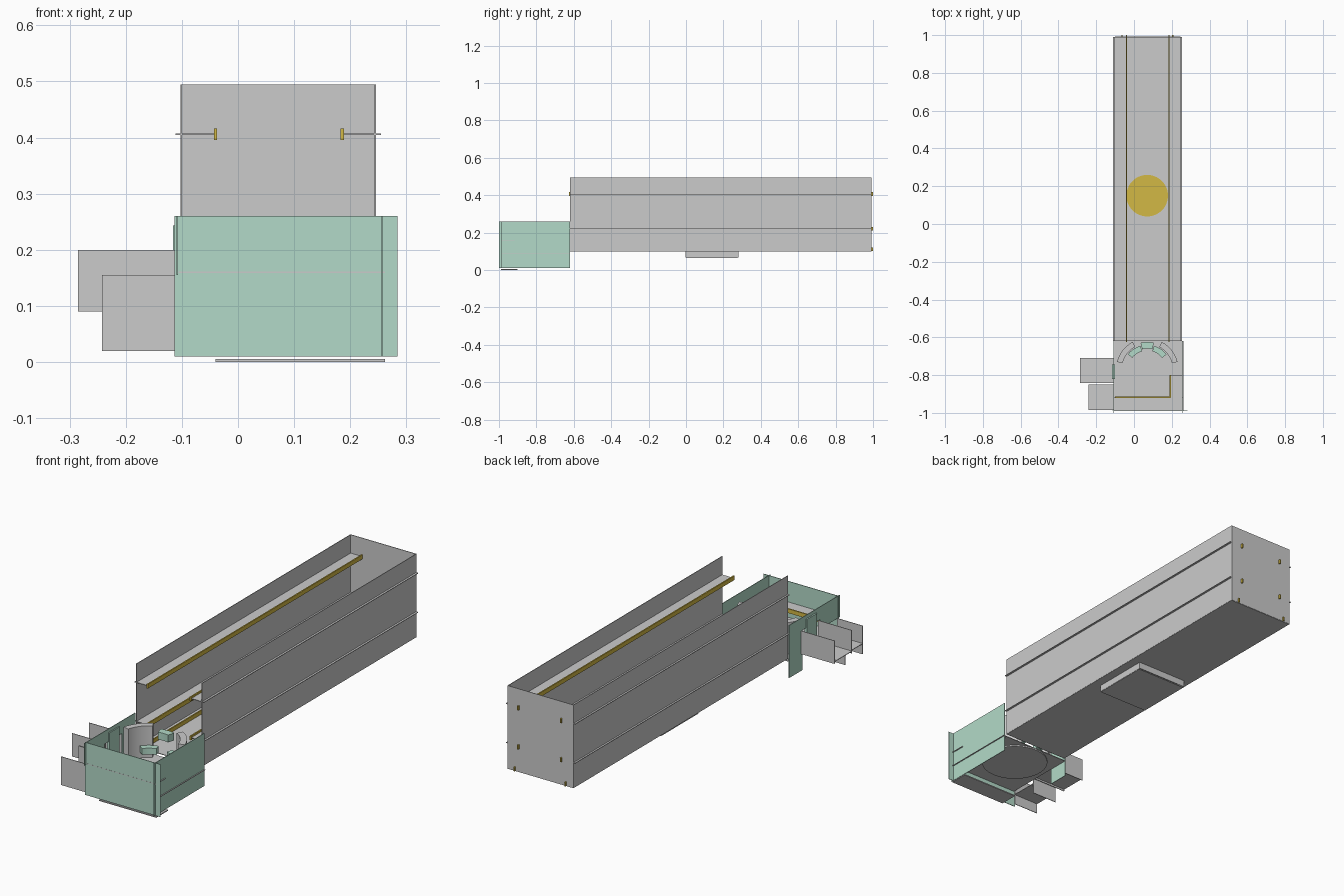
import bpy, bmesh, math
from mathutils import Vector

if "Cube" in bpy.data.objects:
    bpy.data.objects.remove(bpy.data.objects["Cube"])


def material(name, rgb):
    m = bpy.data.materials.new(name)
    m.diffuse_color = (*rgb, 1)
    m.use_nodes = True
    m.node_tree.nodes["Principled BSDF"].inputs["Base Color"].default_value = m.diffuse_color
    return m


GREEN = material("green", (0.45, 0.70, 0.58))
GOLD = material("gold", (0.65, 0.48, 0.06))
T = 0.003  # sheet thickness


def finish(bm, name, mat):
    bmesh.ops.recalc_face_normals(bm, faces=bm.faces)
    me = bpy.data.meshes.new(name)
    bm.to_mesh(me)
    bm.free()
    ob = bpy.data.objects.new(name, me)
    bpy.context.collection.objects.link(ob)
    if mat:
        me.materials.append(mat)
    return ob


def box(name, x, y, z, mat=None):
    """Box from (min, max) pairs; a single number makes a thin sheet."""
    r = [a if isinstance(a, tuple) else (a - T / 2, a + T / 2) for a in (x, y, z)]
    bm = bmesh.new()
    bmesh.ops.create_cube(bm, size=1)
    for v in bm.verts:
        v.co = Vector([(lo + hi) / 2 + c * (hi - lo) for (lo, hi), c in zip(r, v.co)])
    return finish(bm, name, mat)


def disc(name, x, y, z, radius, depth, mat=None):
    bm = bmesh.new()
    bmesh.ops.create_cone(bm, cap_ends=True, segments=48, radius1=radius, radius2=radius, depth=depth)
    bmesh.ops.translate(bm, verts=bm.verts, vec=(x, y, z))
    return finish(bm, name, mat)


def arc(name, cx, cy, r0, r1, a0, a1, z0, z1, mat=None, steps=8):
    """Curved block between two radii and two angles in degrees."""
    bm = bmesh.new()
    rings = []
    for i in range(steps + 1):
        a = math.radians(a0 + (a1 - a0) * i / steps)
        rings.append([bm.verts.new((cx + r * math.cos(a), cy + r * math.sin(a), z))
                      for r, z in ((r0, z0), (r1, z0), (r1, z1), (r0, z1))])
    for p, q in zip(rings, rings[1:]):
        for k in range(4):
            bm.faces.new((p[k], p[(k + 1) % 4], q[(k + 1) % 4], q[k]))
    bm.faces.new(rings[0])
    bm.faces.new(rings[-1][::-1])
    return finish(bm, name, mat)


# Long open trough
Y = (-0.62, 0.99)
box("trough_floor", (-0.101, 0.245), Y, 0.1)
box("trough_left_wall", -0.101, Y, (0.1, 0.495))
box("trough_right_wall", 0.244, Y, (0.1, 0.495))
box("trough_back_wall", (-0.101, 0.245), 0.99, (0.1, 0.495))

# Shelves poking through the walls, with gold edge rails
for level, z in (("upper", 0.406), ("lower", 0.22)):
    box(level + "_left_shelf", (-0.111, -0.04), Y, z)
    box(level + "_right_shelf", (0.186, 0.255), Y, z)
    for side, x in (("left", -0.04), ("right", 0.186)):
        box(f"{level}_{side}_rail", (x - 0.003, x + 0.003), (-0.625, 1.0), (z - 0.01, z + 0.01), GOLD)
for side, x in (("left", -0.063), ("right", 0.205)):
    box(f"floor_{side}_rail", (x - 0.003, x + 0.003), (-0.62, 1.0), (0.101, 0.12), GOLD)

# Tray under the trough and the gold disc above it
box("under_tray_base", (-0.065, 0.2), (0, 0.275), 0.067)
for n, x, y in (("left", -0.065, (0, 0.28)), ("right", 0.2, (0, 0.28)),
                ("front", (-0.065, 0.2), 0.0), ("back", (-0.065, 0.2), 0.28)):
    box("under_tray_" + n, x, y, (0.067, 0.1))
disc("floor_disc", 0.07, 0.15, 0.104, 0.11, 0.006, GOLD)

# Green front box of interlocking sheets
box("front_panel", (-0.113, 0.284), -0.988, (0.01, 0.26), GREEN)
box("front_right_wall", 0.256, (-1.0, -0.62), (0.01, 0.26), GREEN)
box("front_left_wall_rear", -0.108, (-0.72, -0.62), (0.01, 0.26), GREEN)
box("front_left_wall_middle", -0.108, (-0.85, -0.72), (0.2, 0.26), GREEN)
box("front_left_wall_front", -0.108, (-1.0, -0.85), (0.155, 0.26), GREEN)

# Floor, turntable and bottom plate of the front box
box("front_floor", (-0.106, 0.262), (-0.985, -0.62), 0.088)
disc("turntable", 0.07, -0.77, 0.083, 0.15, 0.006)
box("bottom_plate", (-0.04, 0.262), (-0.988, -0.9), (0.0, 0.005))

# L-shaped ledge with gold trim
box("front_ledge", (-0.106, 0.262), (-0.99, -0.918), 0.16)
box("side_ledge", (0.192, 0.256), (-0.918, -0.8), 0.16)
box("front_ledge_trim", (-0.1, 0.192), (-0.92, -0.914), (0.15, 0.17), GOLD)
box("side_ledge_trim", (0.189, 0.195), (-0.918, -0.8), (0.15, 0.17), GOLD)

# Curved guides at the trough mouth
arc("left_guide", 0.07, -0.77, 0.135, 0.165, 118, 166, 0.09, 0.24)
arc("right_guide", 0.07, -0.77, 0.135, 0.165, 14, 62, 0.09, 0.24)
for n, a in (("left", 106), ("right", 38)):
    arc(n + "_green_segment", 0.07, -0.77, 0.1, 0.13, a, a + 36, 0.12, 0.15, GREEN)
arc("centre_green_segment", 0.07, -0.77, 0.11, 0.145, 76, 104, 0.19, 0.225, GREEN)

# Two open side channels
for n, x0, ys, zs, zf in (("rear_chute", -0.285, (-0.84, -0.71), (0.09, 0.2), 0.1),
                          ("front_chute", -0.242, (-0.983, -0.85), (0.02, 0.155), 0.07)):
    box(n + "_floor", (x0, -0.108), ys, zf)
    for side, y in zip(("front", "back"), ys):
        box(f"{n}_{side}_side", (x0, -0.108), y, zs)
box("chute_flap", (-0.116, -0.101), (-0.82, -0.745), (0.1, 0.243), GREEN)

for ob in bpy.data.objects:
    if "disc" in ob.name or "turntable" in ob.name or "guide" in ob.name or "segment" in ob.name:
        bpy.context.view_layer.objects.active = ob
        ob.select_set(True)
bpy.ops.object.shade_smooth_by_angle()
